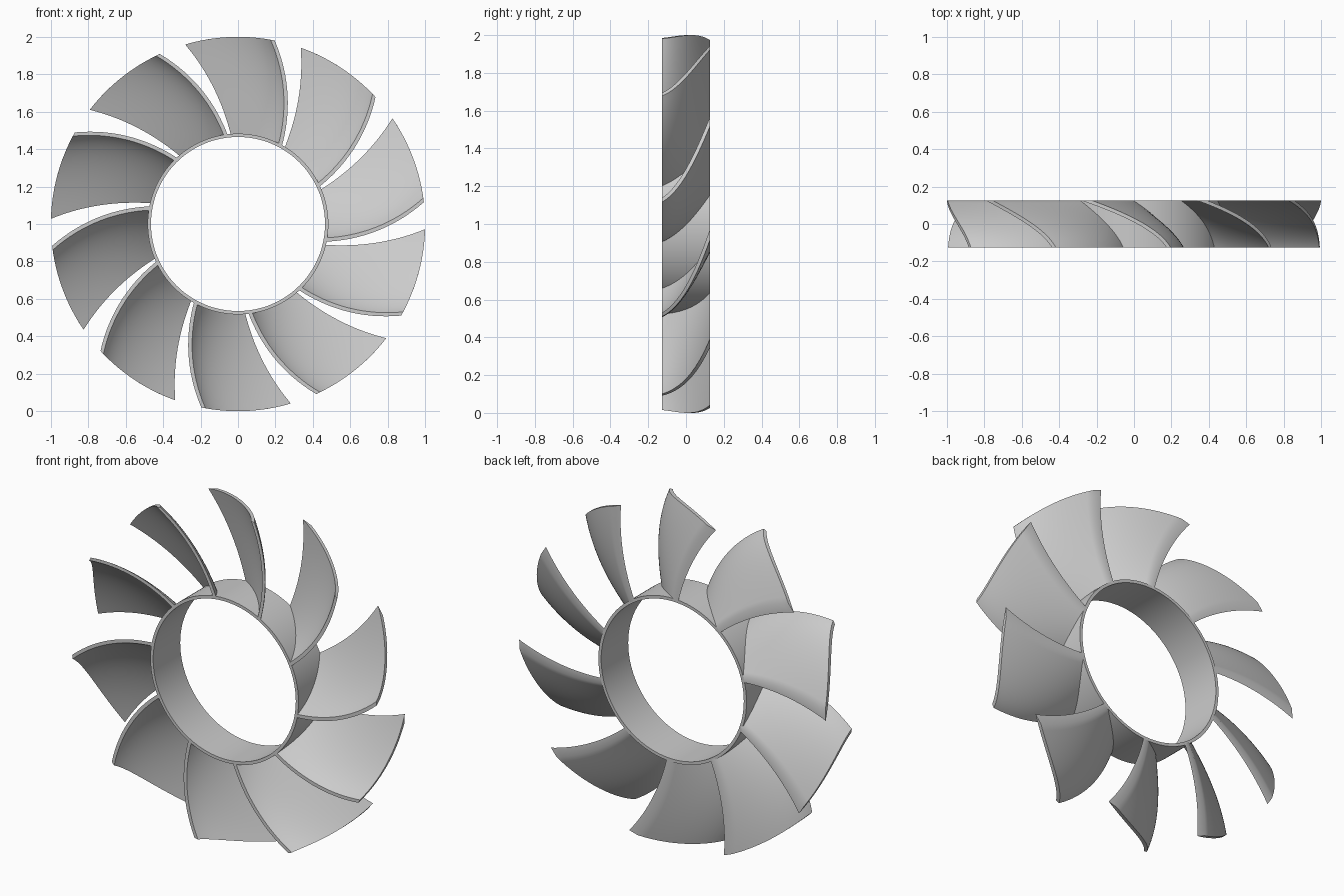
import bpy, bmesh, math
from mathutils import Vector

cube = bpy.data.objects.get("Cube")
if cube:
    bpy.data.objects.remove(cube, do_unlink=True)

BLADES = 10
HALF = 0.126                      # half of the axial depth
R_IN, R_OUT, R_TIP = 0.465, 0.483, 1.0
R_ROOT = 0.474                    # blades start inside the hub wall
THICK = 0.018
CAMBER = 4.2                      # degrees of bow at mid chord
NR, NC = 16, 20                   # radial and chord divisions

grey = bpy.data.materials.new("light_grey")
grey.use_nodes = True
grey.diffuse_color = (0.6, 0.6, 0.6, 1)
grey.node_tree.nodes["Principled BSDF"].inputs["Base Color"].default_value = (0.6, 0.6, 0.6, 1)


def polar(r, angle, y):
    """Point at a clockwise angle from the top of the wheel."""
    return Vector((r * math.sin(angle), y, 1 + r * math.cos(angle)))


def finish(bm, name):
    bmesh.ops.recalc_face_normals(bm, faces=bm.faces[:])
    mesh = bpy.data.meshes.new(name)
    bm.to_mesh(mesh)
    bm.free()
    mesh.materials.append(grey)
    obj = bpy.data.objects.new(name, mesh)
    bpy.context.collection.objects.link(obj)
    bpy.ops.object.select_all(action='DESELECT')
    obj.select_set(True)
    bpy.context.view_layer.objects.active = obj
    bpy.ops.object.shade_smooth_by_angle(angle=math.radians(35))
    return obj


def blade_point(s, u, side, turn):
    """s: root to tip, u: front to back edge, side: 0 front skin, 1 rear skin."""
    r = R_ROOT + (R_TIP - R_ROOT) * s
    front = 29.5 - 15.5 * s - 2.7 * s * s
    back = -4.5 - 10.5 * s - 1.4 * s * s

    angle = math.radians(front + (back - front) * u + 4 * CAMBER * u * (1 - u))
    slope = math.radians(back - front + 4 * CAMBER * (1 - 2 * u)) * r / (2 * HALF)
    start = math.radians(back - front + 4 * CAMBER) * r / (2 * HALF)
    # tangential width that keeps the wall thickness even
    width = THICK * math.sqrt(1 + slope * slope) / r
    shift = THICK * math.sqrt(1 + start * start) / r * (1 - u)
    return polar(r, angle - shift + side * width + turn, -HALF + 2 * HALF * u)


def make_blade(index):
    turn = index * math.tau / BLADES
    bm = bmesh.new()
    skins = [[[bm.verts.new(blade_point(i / NR, j / NC, side, turn))
               for j in range(NC + 1)] for i in range(NR + 1)] for side in (0, 1)]
    for g in skins:
        for i in range(NR):
            for j in range(NC):
                bm.faces.new((g[i][j], g[i + 1][j], g[i + 1][j + 1], g[i][j + 1]))
    # close the rim between both skins
    a, b = skins
    for i in range(NR):
        for j in (0, NC):
            bm.faces.new((a[i][j], a[i + 1][j], b[i + 1][j], b[i][j]))
    for j in range(NC):
        for i in (0, NR):
            bm.faces.new((a[i][j], a[i][j + 1], b[i][j + 1], b[i][j]))
    finish(bm, f"blade_{index + 1}")


def make_hub(steps=128):
    bm = bmesh.new()
    section = [(R_IN, -HALF), (R_OUT, -HALF), (R_OUT, HALF), (R_IN, HALF)]
    rings = [[bm.verts.new(polar(r, k * math.tau / steps, y)) for r, y in section]
             for k in range(steps)]
    for k in range(steps):
        p, q = rings[k], rings[(k + 1) % steps]
        for c in range(4):
            d = (c + 1) % 4
            bm.faces.new((p[c], p[d], q[d], q[c]))
    finish(bm, "hub_ring")


make_hub()
for n in range(BLADES):
    make_blade(n)
